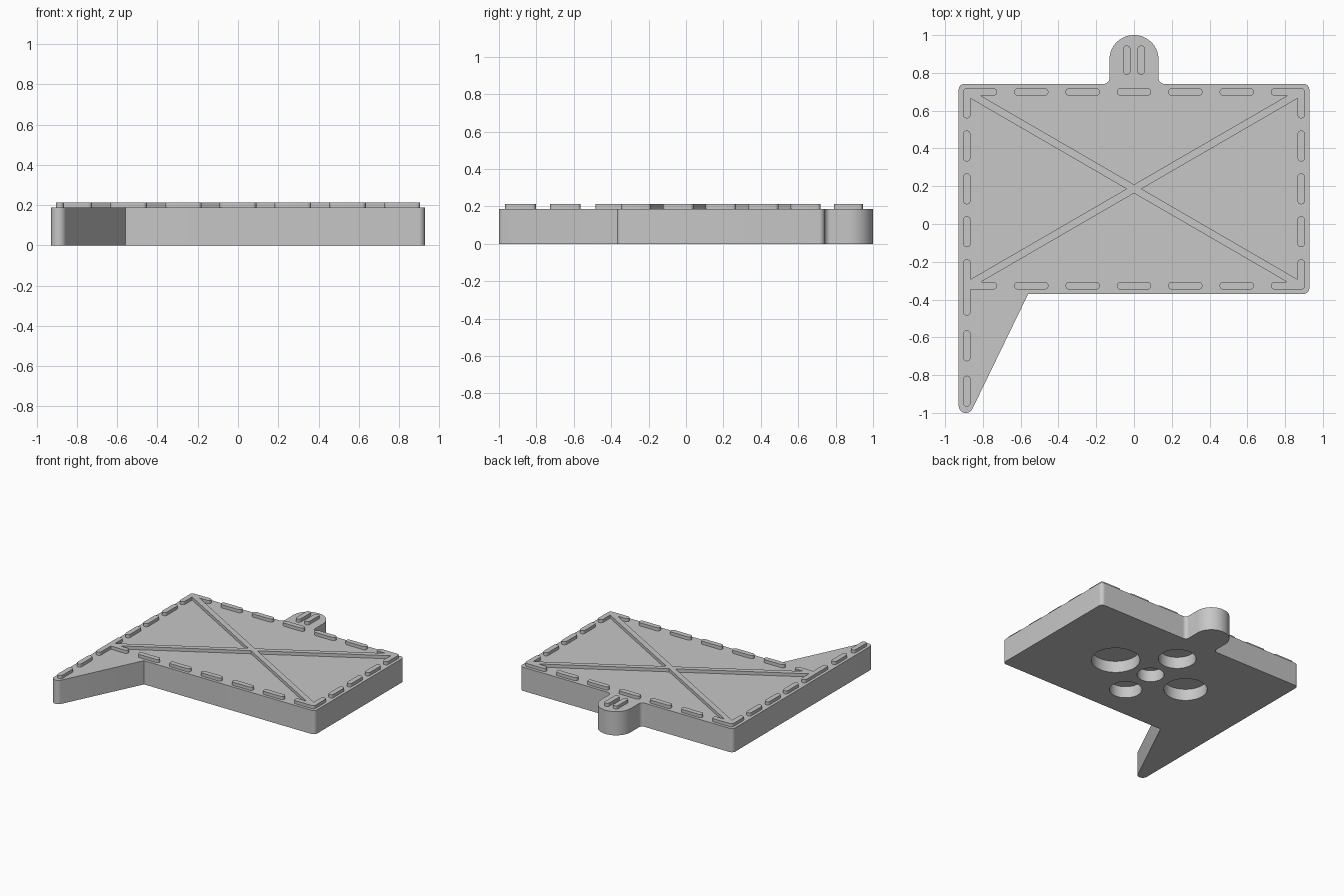
import bpy, bmesh, math
from mathutils import Vector

if "Cube" in bpy.data.objects:
    bpy.data.objects.remove(bpy.data.objects["Cube"], do_unlink=True)

PLATE_TOP, RIDGE_TOP = 0.187, 0.212
RIDGE_BASE = PLATE_TOP - 0.004
RIDGE_R = 0.02
SIDE, BACK, FRONT = 0.928, 0.742, -0.37
INSET = 0.043
MID_Y = (BACK + FRONT) / 2
GREY = (0.57, 0.57, 0.57, 1)

grey = bpy.data.materials.new("plain_grey")
grey.use_nodes = True
grey.diffuse_color = GREY
grey.node_tree.nodes["Principled BSDF"].inputs["Base Color"].default_value = GREY


def prism(name, points, z0, z1):
    """Closed solid from a counter-clockwise 2D outline."""
    bm = bmesh.new()
    low = [bm.verts.new((p[0], p[1], z0)) for p in points]
    high = [bm.verts.new((p[0], p[1], z1)) for p in points]
    bm.faces.new(low[::-1])
    bm.faces.new(high)
    for i in range(len(points)):
        bm.faces.new((low[i - 1], low[i], high[i], high[i - 1]))
    mesh = bpy.data.meshes.new(name)
    bm.to_mesh(mesh)
    bm.free()
    mesh.materials.append(grey)
    ob = bpy.data.objects.new(name, mesh)
    bpy.context.collection.objects.link(ob)
    return ob


def arc(centre, r, start, sweep, steps):
    """Points on an arc, both ends included."""
    angles = [start + sweep * k / steps for k in range(steps + 1)]
    return [(centre[0] + r * math.cos(t), centre[1] + r * math.sin(t)) for t in angles]


def rounded(corners):
    """Replace each (x, y, radius) corner by a tangent arc."""
    out = []
    for i, (x, y, r) in enumerate(corners):
        p = Vector((x, y))
        if r == 0:
            out.append((x, y))
            continue
        a = (Vector(corners[i - 1][:2]) - p).normalized()
        b = (Vector(corners[(i + 1) % len(corners)][:2]) - p).normalized()
        half = a.angle(b) / 2
        centre = p + (a + b).normalized() * (r / math.sin(half))
        v = p + a * (r / math.tan(half)) - centre
        convex = b.x * a.y - b.y * a.x > 0
        sweep = (math.pi - 2 * half) * (1 if convex else -1)
        out += arc(centre, r, math.atan2(v.y, v.x), sweep, 14)
    return out


def capsule(name, p, q):
    """Raised bar with round ends; p and q are the end-arc centres."""
    ang = math.atan2(q[1] - p[1], q[0] - p[0])
    pts = arc(q, RIDGE_R, ang - math.pi / 2, math.pi, 10)
    pts += arc(p, RIDGE_R, ang + math.pi / 2, math.pi, 10)
    return prism(name, pts, RIDGE_BASE, RIDGE_TOP)


def combine(target, tool, operation):
    """Apply a boolean and drop the tool object."""
    tool.hide_render = True
    mod = target.modifiers.new("bool", 'BOOLEAN')
    mod.operation, mod.solver, mod.object = operation, 'EXACT', tool
    bpy.context.view_layer.objects.active = target
    bpy.ops.object.modifier_apply(modifier=mod.name)
    bpy.data.objects.remove(tool, do_unlink=True)


# Plate with pointed tail at the front and round hanging tab at the back
TAB = 0.13
outline = rounded([
    (-SIDE, -1.128, 0.038), (-0.56, FRONT, 0), (SIDE, FRONT, 0.03), (SIDE, BACK, 0.03),
    (TAB, BACK, 0.03), (TAB, 1.0, TAB - 0.001), (-TAB, 1.0, TAB - 0.001), (-TAB, BACK, 0.03),
    (-SIDE, BACK, 0.03)])
plate = prism("plate", outline, 0, PLATE_TOP)

# Round recesses in the underside
for x, y, r in ((0, 0, 0.098), (0.33, 0, 0.176), (-0.33, 0, 0.157), (0, 0.3, 0.136), (0, -0.28, 0.117)):
    ring = arc((x, MID_Y + y), r, 0, math.tau, 64)[:-1]
    combine(plate, prism("recess_cutter", ring, -0.1, 0.092), 'DIFFERENCE')

# Diagonal cross brace, joined to the corner brackets
ex, ey = SIDE - INSET, (BACK - FRONT) / 2 - INSET
parts = [plate]
bx, by = ex * 0.97, ey * 0.97
brace = capsule("cross_brace", (-bx, MID_Y - by), (bx, MID_Y + by))
combine(brace, capsule("bar", (-bx, MID_Y + by), (bx, MID_Y - by)), 'UNION')
for sx in (-1, 1):
    for sy in (-1, 1):
        corner = (sx * ex, MID_Y + sy * ey)
        low = (corner[0], -0.465) if sx < 0 and sy < 0 else corner
        bracket = capsule("bracket", corner, (sx * 0.745, corner[1]))
        combine(bracket, capsule("arm", low, (corner[0], MID_Y + sy * 0.393)), 'UNION')
        combine(brace, bracket, 'UNION')
parts.append(brace)

# Dashes along the back and front edges
for sy, edge in ((1, "back"), (-1, "front")):
    for k in range(-2, 3):
        x, y = k * 0.272, MID_Y + sy * ey
        parts.append(capsule(edge + "_dash", (x - 0.071, y), (x + 0.071, y)))

# Dashes along the sides, continuing down the tail
for sx, edge in ((1, "left"), (-1, "right")):
    centres = [MID_Y + k * 0.227 for k in (-1, 0, 1)] + ([-0.645, -0.885] if sx < 0 else [])
    for y in centres:
        parts.append(capsule(edge + "_dash", (sx * ex, y - 0.062), (sx * ex, y + 0.062)))

# Two short bars on the tab
for sx in (-1, 1):
    parts.append(capsule("tab_bar", (sx * 0.038, 0.81), (sx * 0.038, 0.925)))

# Smooth the round edges, keep the rest sharp
bpy.ops.object.select_all(action='DESELECT')
for ob in parts:
    ob.select_set(True)
bpy.context.view_layer.objects.active = plate
bpy.ops.object.shade_smooth_by_angle(angle=math.radians(30))
